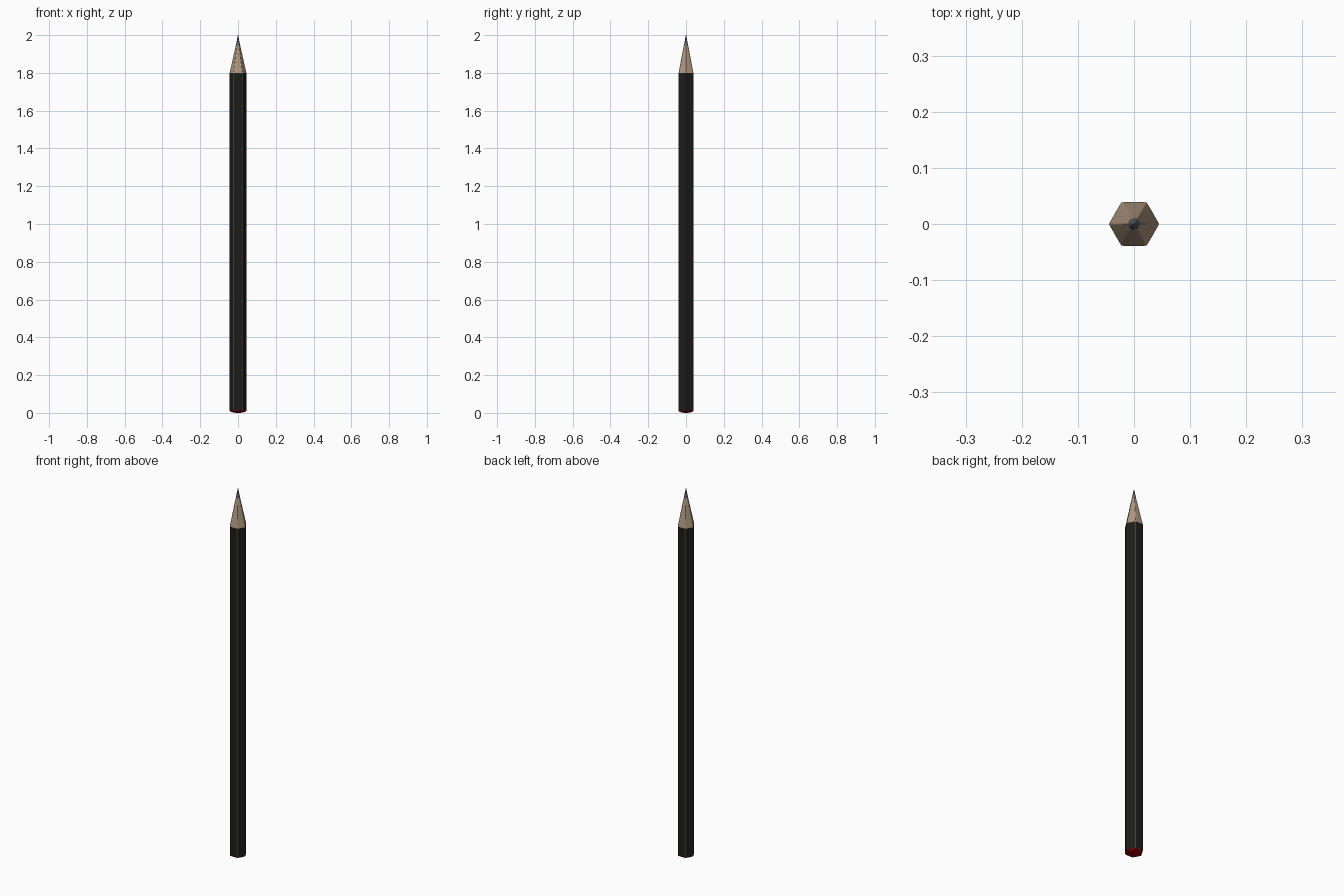
import bpy
from math import sin, cos, radians, pi

if "Cube" in bpy.data.objects:
    bpy.data.objects.remove(bpy.data.objects["Cube"])

CORNER_R, FLAT_R = 0.0442, 0.0390


def material(name, rgb):
    m = bpy.data.materials.new(name)
    m.diffuse_color = (*rgb, 1)
    m.use_nodes = True
    m.node_tree.nodes["Principled BSDF"].inputs["Base Color"].default_value = m.diffuse_color
    return m


black = material("black_paint", (0.012, 0.012, 0.012))
gold = material("gold_edge", (0.16, 0.14, 0.02))
wood = material("wood", (0.42, 0.31, 0.21))
graphite = material("graphite", (0.10, 0.11, 0.13))
red = material("red_paint", (0.25, 0.0, 0.0))


def hex_ring(z, s=1.0):
    # hexagon with narrow bevelled corners and barely rounded flats
    pts = []
    for k in range(6):
        for off, r in ((-1.2, CORNER_R), (1.2, CORNER_R), (30, FLAT_R)):
            a = radians(60 * k + off)
            pts.append((r * s * cos(a), r * s * sin(a), z))
    return pts


def round_ring(z, r):
    return [(r * x / (x * x + y * y) ** 0.5, r * y / (x * x + y * y) ** 0.5, z)
            for x, y, _ in hex_ring(z)]


def loft(name, rings, mats, cap_start=False, cap_end=False, edge_mat=0):
    n = len(rings[0])
    verts = [p for ring in rings for p in ring]
    faces, idx = [], []
    for i in range(len(rings) - 1):
        for j in range(n):
            k = (j + 1) % n
            faces.append((i * n + j, i * n + k, (i + 1) * n + k, (i + 1) * n + j))
            idx.append(edge_mat if j % 3 == 0 else 0)
    if cap_start:
        faces.append(tuple(reversed(range(n))))
        idx.append(0)
    if cap_end:
        faces.append(tuple(range(len(verts) - n, len(verts))))
        idx.append(0)
    me = bpy.data.meshes.new(name)
    me.from_pydata(verts, [], faces)
    for m in mats:
        me.materials.append(m)
    for p, i in zip(me.polygons, idx):
        p.material_index = i
    ob = bpy.data.objects.new(name, me)
    bpy.context.collection.objects.link(ob)
    bpy.ops.object.select_all(action='DESELECT')
    ob.select_set(True)
    bpy.context.view_layer.objects.active = ob
    bpy.ops.object.shade_smooth_by_angle(angle=radians(25))
    return ob


# painted hexagonal barrel with thin gold corner lines
loft("barrel", [hex_ring(0.012), hex_ring(1.8)], [black, gold], edge_mat=1)

# sharpened wood, blending from hexagon to circle
loft("sharpened_wood", [hex_ring(1.8), round_ring(1.95, 0.0105)], [wood])

# graphite point
loft("graphite_point", [round_ring(1.95, 0.0105), round_ring(1.998, 0.0012),
                        round_ring(2.0, 0.0004)], [graphite], cap_end=True)

# domed dipped end
dome = [hex_ring(0.012 * (1 - cos(t)), max(sin(t), 0.02))
        for t in (i * pi / 10 for i in range(6))]
loft("dipped_end", dome, [red], cap_start=True)
